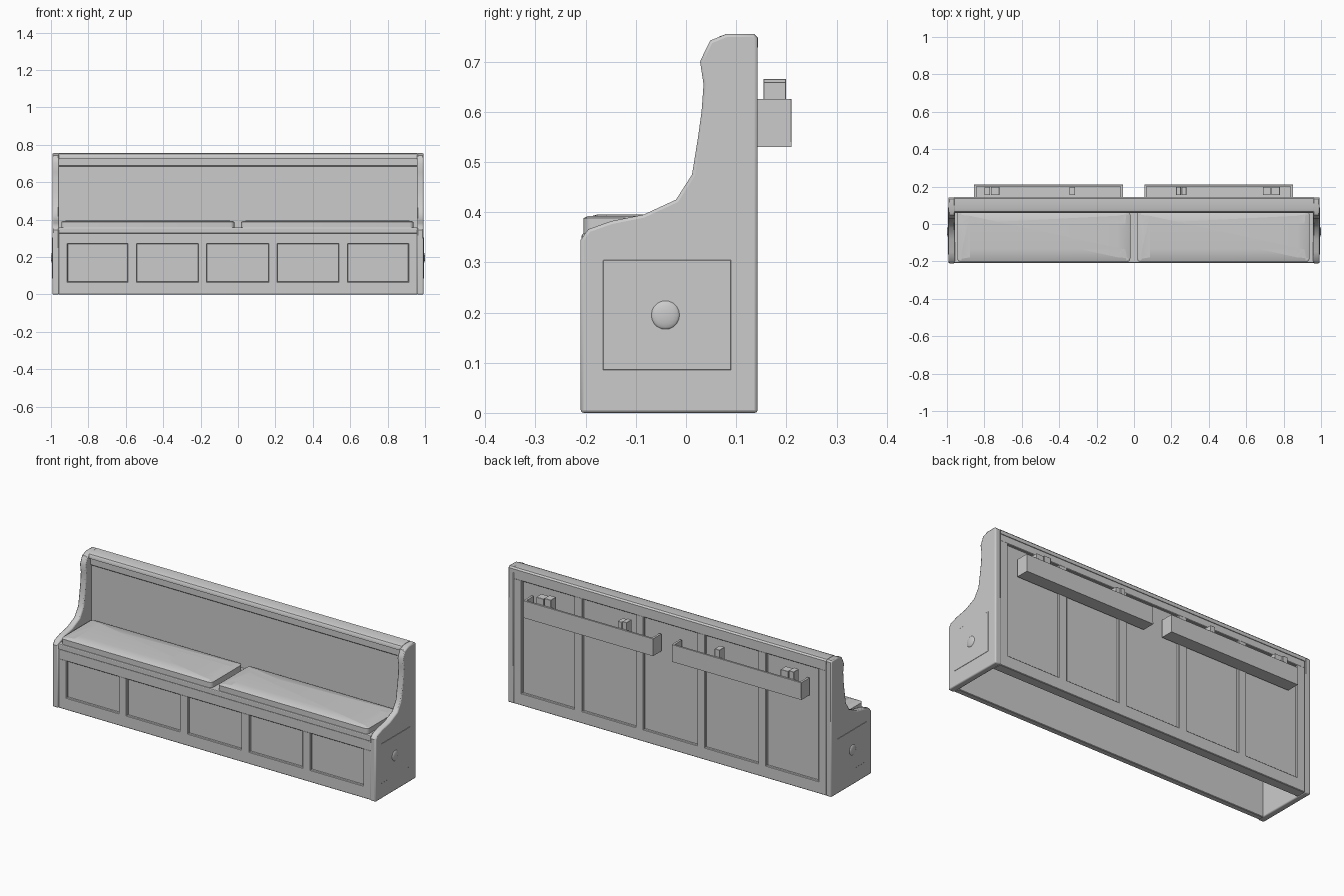
import bpy, bmesh, math

if "Cube" in bpy.data.objects:
    bpy.data.objects.remove(bpy.data.objects["Cube"])


def finish(name, bm, bevel=0.0, segs=1, angle=30):
    bmesh.ops.recalc_face_normals(bm, faces=bm.faces)
    me = bpy.data.meshes.new(name)
    bm.to_mesh(me)
    bm.free()
    ob = bpy.data.objects.new(name, me)
    bpy.context.collection.objects.link(ob)
    if bevel:
        m = ob.modifiers.new("bevel", 'BEVEL')
        m.width, m.segments = bevel, segs
        m.limit_method, m.angle_limit = 'ANGLE', math.radians(angle)
    return ob


def box(name, x0, x1, y0, y1, z0, z1, bevel=0.003, segs=1):
    bm = bmesh.new()
    bmesh.ops.create_cube(bm, size=1)
    for v in bm.verts:
        v.co = ((x0 + x1) / 2 + v.co.x * (x1 - x0),
                (y0 + y1) / 2 + v.co.y * (y1 - y0),
                (z0 + z1) / 2 + v.co.z * (z1 - z0))
    return finish(name, bm, bevel, segs)


def extrude_x(name, profile, x0, x1, bevel=0.0, segs=1, angle=30):
    bm = bmesh.new()
    f = bm.faces.new([bm.verts.new((x0, y, z)) for y, z in profile])
    r = bmesh.ops.extrude_face_region(bm, geom=[f])
    for v in r["geom"]:
        if isinstance(v, bmesh.types.BMVert):
            v.co.x = x1
    return finish(name, bm, bevel, segs, angle)


def smooth(ob):
    bpy.ops.object.select_all(action='DESELECT')
    ob.select_set(True)
    bpy.context.view_layer.objects.active = ob
    bpy.ops.object.shade_smooth_by_angle(angle=math.radians(35))


# Shaped bench ends
end_profile = [(-0.21, 0), (0.143, 0), (0.143, 0.747), (0.135, 0.755), (0.08, 0.755),
               (0.048, 0.742), (0.038, 0.722), (0.028, 0.70), (0.035, 0.655), (0.031, 0.60),
               (0.024, 0.55), (0.012, 0.475), (-0.02, 0.425), (-0.085, 0.395),
               (-0.15, 0.382), (-0.195, 0.366), (-0.21, 0.345)]
for s, side in ((-1, "left"), (1, "right")):
    smooth(extrude_x(side + "_end", end_profile, s * 0.957, s * 0.992, 0.006, 2, 50))
    # Shallow end panel and its round boss
    a, b = sorted((s * 0.985, s * 0.9935))
    box(side + "_end_panel", a, b, -0.165, 0.09, 0.085, 0.305, 0.001)
    bm = bmesh.new()
    bmesh.ops.create_uvsphere(bm, u_segments=20, v_segments=10, radius=1)
    for v in bm.verts:
        v.co = (s * 0.992 + v.co.x * 0.008, -0.041 + v.co.y * 0.029, 0.195 + v.co.z * 0.029)
    smooth(finish(side + "_end_boss", bm))


# Framed panelling shared by the front and the back
def panelling(name, y_frame, y_panel, y_inner, z_top, z_open):
    def slab(part, x0, x1, ya, z0, z1, bev):
        box(f"{name}_{part}", x0, x1, min(ya, y_inner), max(ya, y_inner), z0, z1, bev)
    slab("panel", -0.96, 0.96, y_panel, 0.01, z_top - 0.01, 0)
    slab("bottom_rail", -0.96, 0.96, y_frame, 0, 0.068, 0.003)
    slab("top_rail", -0.96, 0.96, y_frame, z_open, z_top, 0.003)
    stiles = [(-0.96, -0.91), (0.91, 0.96)]
    stiles += [(x - 0.025, x + 0.025) for x in (-0.565, -0.19, 0.187, 0.563)]
    for i, (x0, x1) in enumerate(stiles):
        slab(f"stile_{i + 1}", x0, x1, y_frame, 0.06, z_open + 0.005, 0.003)


panelling("front", -0.204, -0.19, -0.172, 0.328, 0.27)
panelling("back", 0.14, 0.126, 0.085, 0.735, 0.69)

# Seat board, backrest rail and rounded cap
box("seat_board", -0.96, 0.96, -0.208, 0.09, 0.326, 0.358, 0.005, 2)
box("backrest_rail", -0.96, 0.96, 0.073, 0.1, 0.685, 0.74, 0.004)
smooth(extrude_x("top_cap", [(0.06, 0.728), (0.144, 0.728), (0.144, 0.747), (0.136, 0.755),
                             (0.08, 0.755), (0.066, 0.75), (0.06, 0.741)], -0.96, 0.96))

# Slightly domed seat cushions
for side, x0, x1 in (("left", -0.945, -0.02), ("right", 0.017, 0.938)):
    bm = bmesh.new()
    bmesh.ops.create_cube(bm, size=1)
    y0, y1, cx = -0.204, 0.07, (x0 + x1) / 2
    for v in bm.verts:
        v.co = (cx + v.co.x * (x1 - x0), (y0 + y1) / 2 + v.co.y * (y1 - y0), 0.373 + v.co.z * 0.03)
    corners = [e for e in bm.edges if abs(e.verts[0].co.z - e.verts[1].co.z) > 0.01]
    bmesh.ops.bevel(bm, geom=corners, offset=0.02, segments=4, profile=0.5, affect='EDGES')
    top = [f for f in bm.faces if f.calc_center_median().z > 0.387]
    bmesh.ops.inset_region(bm, faces=top, thickness=0.008)
    for v in {v for f in top for v in f.verts}:
        v.co.z += 0.004
    bmesh.ops.inset_region(bm, faces=top, thickness=0.06)
    for v in {v for f in top for v in f.verts}:
        v.co.z += 0.003
    smooth(finish(side + "_cushion", bm))

# Book troughs on the back, with the books standing in them
troughs = (("left", -0.855, -0.06, ((-0.80, -0.77), (-0.765, -0.72), (-0.345, -0.315))),
           ("right", 0.055, 0.85, ((0.225, 0.25), (0.255, 0.28), (0.69, 0.73), (0.735, 0.78))))
for side, x0, x1, books in troughs:
    n = side + "_trough_"
    box(n + "floor", x0, x1, 0.138, 0.21, 0.53, 0.54, 0)
    box(n + "lip", x0, x1, 0.2, 0.21, 0.53, 0.626, 0.001)
    box(n + "end_a", x0, x0 + 0.012, 0.138, 0.206, 0.532, 0.626, 0)
    box(n + "end_b", x1 - 0.012, x1, 0.138, 0.206, 0.532, 0.626, 0)
    for i, (a, b) in enumerate(books):
        box(f"{side}_book_{i + 1}", a, b, 0.154, 0.199, 0.54, 0.666 - 0.006 * (i % 2), 0.001)
